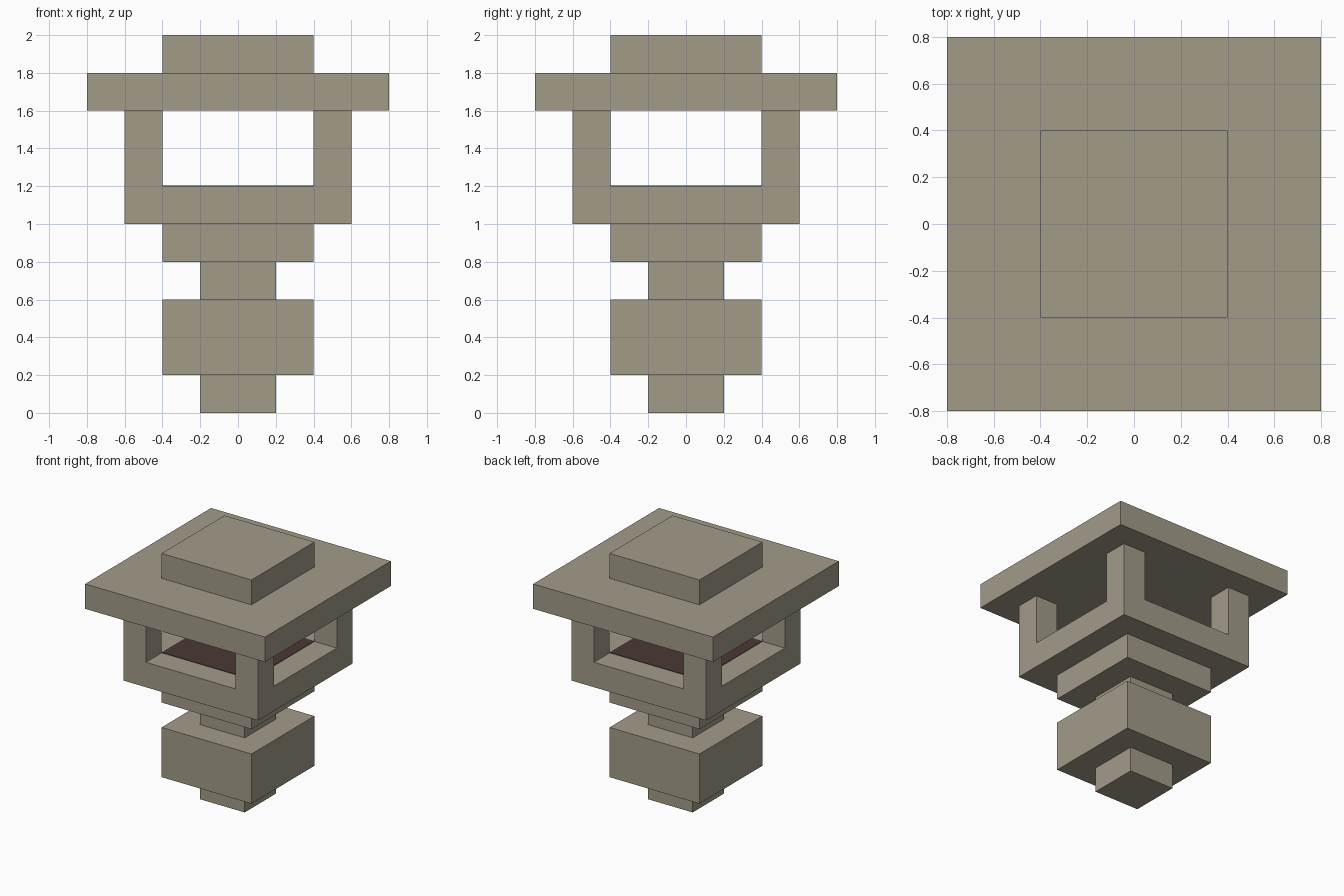
import bpy
import bmesh
from mathutils import Vector

cube = bpy.data.objects.get("Cube")
if cube:
    bpy.data.objects.remove(cube, do_unlink=True)


def make_material(name, rgb):
    mat = bpy.data.materials.new(name)
    mat.use_nodes = True
    mat.diffuse_color = (*rgb, 1)
    bsdf = next(n for n in mat.node_tree.nodes if n.type == 'BSDF_PRINCIPLED')
    bsdf.inputs["Base Color"].default_value = (*rgb, 1)
    bsdf.inputs["Roughness"].default_value = 0.9
    return mat


stone = make_material("warm grey stone", (0.36, 0.33, 0.25))
brown = make_material("dark brown", (0.07, 0.042, 0.035))


def slab_mesh(half, bottom, top):
    """Square block of the given half width between two heights."""
    bm = bmesh.new()
    bmesh.ops.create_cube(bm, size=1)
    for v in bm.verts:
        v.co = Vector((v.co.x * 2 * half, v.co.y * 2 * half,
                       top if v.co.z > 0 else bottom))
    return bm


def finish(bm, name, mat):
    mesh = bpy.data.meshes.new(name)
    bmesh.ops.recalc_face_normals(bm, faces=bm.faces)
    bm.to_mesh(mesh)
    bm.free()
    mesh.materials.append(mat)
    obj = bpy.data.objects.new(name, mesh)
    bpy.context.collection.objects.link(obj)
    return obj


# Stacked stone blocks
for name, half, bottom, top in (
    ("foot", 0.2, 0.0, 0.2),
    ("pedestal", 0.4, 0.2, 0.6),
    ("neck", 0.2, 0.6, 0.8),
    ("chamber_support", 0.4, 0.8, 1.0),
    ("roof", 0.8, 1.6, 1.8),
    ("roof_cap", 0.4, 1.8, 2.0),
):
    finish(slab_mesh(half, bottom, top), name, stone)

# Open light chamber: floor block with four corner posts raised from it
inner = 0.4
bm = slab_mesh(0.6, 1.0, 1.2)
for axis in (Vector((1, 0, 0)), Vector((0, 1, 0))):
    for side in (-inner, inner):
        bmesh.ops.bisect_plane(bm, geom=bm.verts[:] + bm.edges[:] + bm.faces[:],
                               plane_co=axis * side, plane_no=axis)
bm.normal_update()
corners = []
for f in bm.faces:
    c = f.calc_center_median()
    if f.normal.z > 0.9 and abs(c.x) > inner and abs(c.y) > inner:
        corners.append(f)
for f in corners:
    raised = bmesh.ops.extrude_discrete_faces(bm, faces=[f])["faces"][0]
    bmesh.ops.translate(bm, verts=raised.verts, vec=(0, 0, 0.4))
finish(bm, "light_chamber", stone)

# Dark hearth plate on the chamber floor
finish(slab_mesh(inner, 1.2, 1.204), "hearth_plate", brown)
